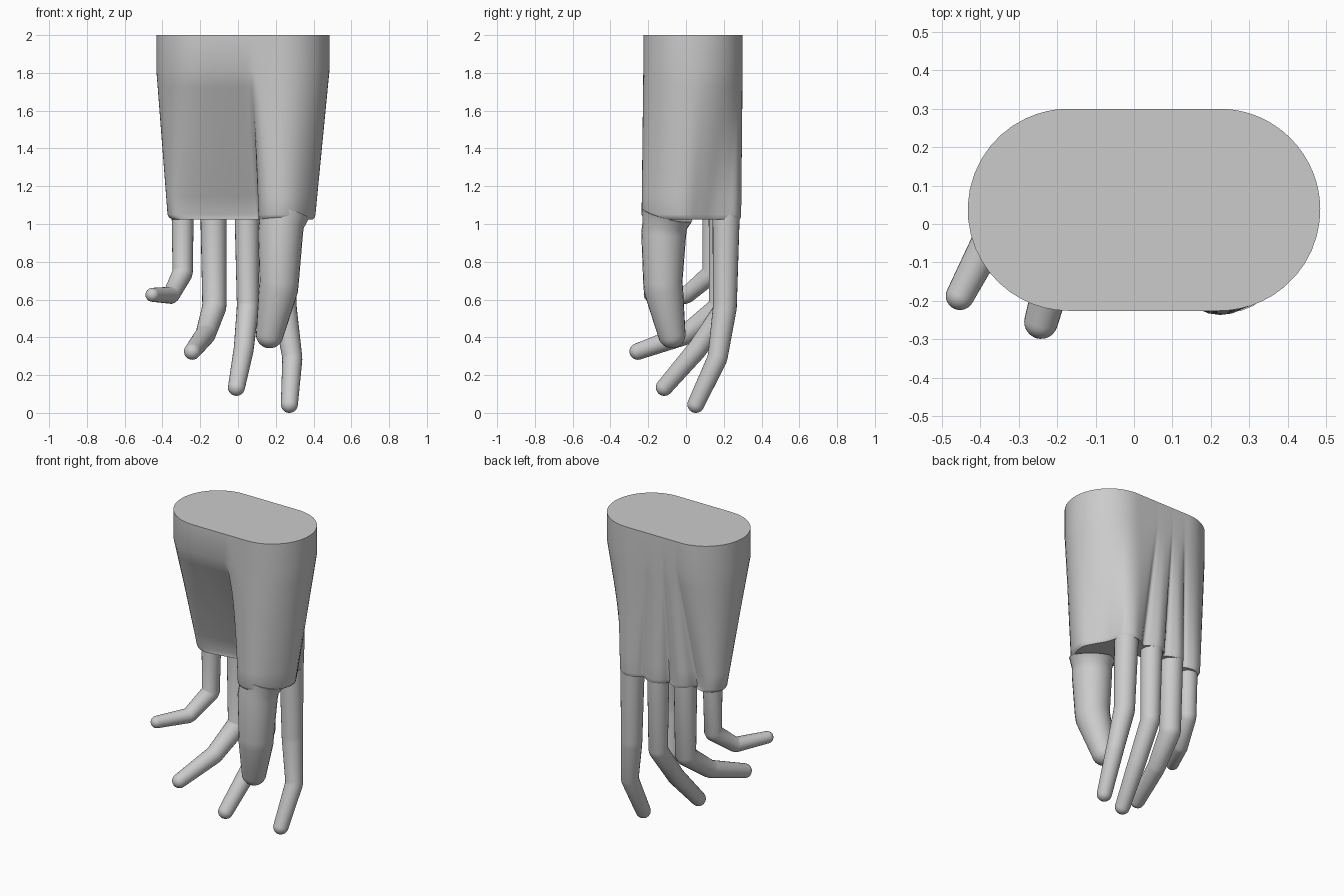
import bpy, bmesh, math
from mathutils import Vector

if "Cube" in bpy.data.objects:
    bpy.data.objects.remove(bpy.data.objects["Cube"], do_unlink=True)

grey = bpy.data.materials.new("plain_grey")
grey.use_nodes = True
tone = (0.6, 0.6, 0.6, 1)
grey.diffuse_color = tone
grey.node_tree.nodes["Principled BSDF"].inputs["Base Color"].default_value = tone


def loft(name, rings, angle):
    """Skin a stack of equal-sized rings, cap both ends and shade smooth."""
    bm = bmesh.new()
    loops = [[bm.verts.new(p) for p in ring] for ring in rings]
    n = len(loops[0])
    for a, b in zip(loops, loops[1:]):
        for i in range(n):
            j = (i + 1) % n
            bm.faces.new((a[i], a[j], b[j], b[i]))
    bm.faces.new(loops[0])
    bm.faces.new(loops[-1][::-1])
    bmesh.ops.recalc_face_normals(bm, faces=bm.faces)
    mesh = bpy.data.meshes.new(name)
    bm.to_mesh(mesh)
    bm.free()
    mesh.materials.append(grey)
    obj = bpy.data.objects.new(name, mesh)
    bpy.context.collection.objects.link(obj)
    bpy.ops.object.select_all(action='DESELECT')
    obj.select_set(True)
    bpy.context.view_layer.objects.active = obj
    bpy.ops.object.shade_smooth_by_angle(angle=math.radians(angle))


def closed_spline(keys, steps):
    """Catmull-Rom curve through a closed list of points."""
    n, out = len(keys), []
    for i in range(n):
        a, b, c, d = (keys[(i + k) % n] for k in (-1, 0, 1, 2))
        for s in range(steps):
            t = s / steps
            out.append(b + (c - a) * t / 2 + (a * 2 - b * 5 + c * 4 - d) * t**2 / 2
                       + (b * 3 - a - c * 3 + d) * t**3 / 2)
    return out


def snap_to_wrist(p):
    """Push a point onto the rounded wrist outline."""
    axis = Vector((min(max(p.x, -0.17), 0.222), 0.037))
    return axis + (p - axis).normalized() * 0.263


# Palm: knuckle outline paired with the matching place on the wrist outline
pairs = [
    # shallow valley between thumb mound and index knuckle
    (.41, -.01, .485, .04), (.375, .07, .46, .13), (.335, .14, .4, .22),
    # knuckle ridges along the back
    (.312, .21, .33, .27), (.29, .265, .27, .29), (.235, .292, .2, .3),
    (.17, .275, .1, .3), (.137, .25, .07, .3), (.1, .27, .05, .3),
    (.045, .288, .01, .3), (-.01, .268, -.03, .3), (-.043, .228, -.045, .3),
    (-.08, .248, -.06, .3), (-.13, .263, -.09, .3), (-.18, .242, -.12, .3),
    (-.215, .19, -.14, .3), (-.245, .205, -.17, .3), (-.295, .215, -.25, .28),
    (-.345, .195, -.37, .2), (-.373, .135, -.43, .05),
    # hollow of the palm
    (-.35, .08, -.4, -.1), (-.28, .07, -.29, -.19), (-.1, .1, -.17, -.22),
    (.06, .125, -.03, -.22), (.115, .1, .05, -.22),
    # thumb mound
    (.108, -.1, .085, -.22), (.135, -.195, .13, -.22), (.22, -.235, .22, -.22),
    (.31, -.205, .33, -.2), (.385, -.11, .44, -.1),
]
knuckles = closed_spline([Vector(p[:2]) for p in pairs], 4)
wrist = [snap_to_wrist(p) for p in closed_spline([Vector(p[2:]) for p in pairs], 4)]

palm_rings = [[(p.x, p.y, 2) for p in wrist]]
for k in range(9):
    t = k / 8
    ring = [a.lerp(b, t) for a, b in zip(wrist, knuckles)]
    palm_rings.append([(p.x, p.y, 1.82 - 0.77 * t) for p in ring])
middle = Vector((0.15, 0.15))
for scale, z in ((0.985, 1.035), (0.95, 1.025)):
    ring = [middle + (p - middle) * scale for p in knuckles]
    palm_rings.append([(p.x, p.y, z) for p in ring])
loft("palm", palm_rings, 40)


# Digits: tapered tubes through their joints with a round tip
def digit(name, joints, radii, sides=24):
    pts = [Vector(j) for j in joints]
    end = (pts[-1] - pts[-2]).normalized()
    stations = []
    for i, (p, r) in enumerate(zip(pts, radii)):
        before = (p - pts[i - 1]).normalized() if i else (pts[1] - p).normalized()
        after = (pts[i + 1] - p).normalized() if i + 1 < len(pts) else end
        if 0 < i < len(pts) - 1:
            # two rings close together soften each knuckle
            stations.append((p - before * r * 0.2, before * 2 + after, r))
            stations.append((p + after * r * 0.2, before + after * 2, r))
        else:
            stations.append((p, before, r))
    for k in range(1, 7):
        a = math.radians(14 * k)
        stations.append((pts[-1] + end * radii[-1] * math.sin(a), end,
                         radii[-1] * math.cos(a)))
    rings = []
    for p, direction, r in stations:
        turn = Vector((0, 0, -1)).rotation_difference(direction.normalized())
        ring = []
        for s in range(sides):
            a = math.tau * s / sides
            ring.append(p + turn @ Vector((math.cos(a) * r, math.sin(a) * r, 0)))
        rings.append(ring)
    loft(name, rings, 50)


digit("thumb", [(.24, -.098, 1.05), (.225, -.118, .97), (.217, -.123, .67),
                (.168, -.075, .415)], [.136, .119, .104, .073])
digit("index_finger", [(.235, .213, 1.1), (.247, .206, .56), (.288, .167, .29),
                       (.272, .052, .045)], [.073, .063, .053, .045])
digit("middle_finger", [(.047, .218, 1.1), (.052, .212, .56), (.03, .058, .335),
                        (-.008, -.115, .135)], [.066, .058, .053, .045])
digit("ring_finger", [(-.13, .19, 1.1), (-.125, .183, .56), (-.172, 0, .415),
                      (-.242, -.255, .325)], [.07, .064, .054, .044])
digit("little_finger", [(-.293, .145, 1.1), (-.293, .14, .74), (-.355, 0, .622),
                        (-.453, -.187, .625)], [.059, .054, .046, .037])
